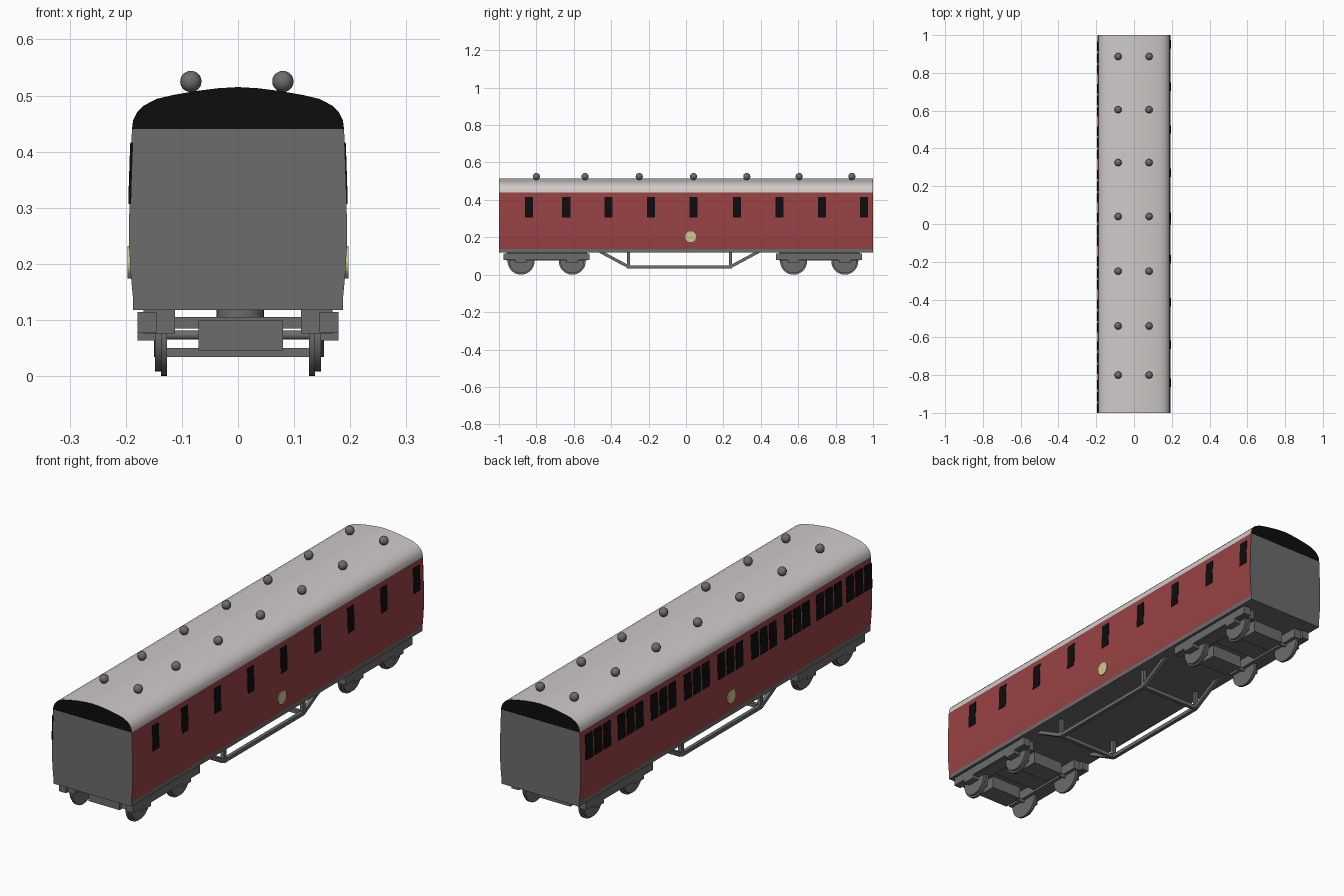
import bpy, bmesh, math
from mathutils import Vector, Matrix

if "Cube" in bpy.data.objects:
    bpy.data.objects.remove(bpy.data.objects["Cube"])


def material(name, col):
    m = bpy.data.materials.new(name)
    m.diffuse_color = (*col, 1)
    m.use_nodes = True
    m.node_tree.nodes["Principled BSDF"].inputs["Base Color"].default_value = m.diffuse_color
    return m


RED = material("maroon_paint", (0.32, 0.056, 0.058))
GREY = material("chassis_grey", (0.15, 0.15, 0.15))
ROOF = material("roof_pale_grey", (0.62, 0.59, 0.58))
BLACK = material("black", (0.004, 0.004, 0.004))
CREAM = material("badge_cream", (0.62, 0.58, 0.29))


def finish(name, bm, mats, smooth=False):
    bmesh.ops.recalc_face_normals(bm, faces=bm.faces[:])
    me = bpy.data.meshes.new(name)
    bm.to_mesh(me)
    bm.free()
    for m in mats:
        me.materials.append(m)
    if smooth:
        me.shade_smooth()
        me.set_sharp_from_angle(angle=math.radians(35))
    ob = bpy.data.objects.new(name, me)
    bpy.context.collection.objects.link(ob)
    return ob


def add_box(bm, x0, x1, y0, y1, z0, z1):
    mat = Matrix.Translation(((x0 + x1) / 2, (y0 + y1) / 2, (z0 + z1) / 2)) @ \
        Matrix.Diagonal((x1 - x0, y1 - y0, z1 - z0, 1))
    bmesh.ops.create_cube(bm, size=1, matrix=mat)


def add_bar(bm, a, b, t):
    """Square bar between two points."""
    a, b = Vector(a), Vector(b)
    d = b - a
    mat = Matrix.Translation((a + b) / 2) @ d.to_track_quat('Z', 'Y').to_matrix().to_4x4() @ \
        Matrix.Diagonal((t, t, d.length, 1))
    bmesh.ops.create_cube(bm, size=1, matrix=mat)


def add_disc(bm, centre, r, depth, axis='X', seg=32):
    rot = Matrix.Rotation(math.pi / 2, 4, 'Y') if axis == 'X' else Matrix()
    bmesh.ops.create_cone(bm, cap_ends=True, segments=seg, radius1=r, radius2=r, depth=depth,
                          matrix=Matrix.Translation(centre) @ rot)


def extrude_section(name, half, mats, end_rule):
    """Mirror a half section (x, z), extrude it along y, colour ends separately."""
    pts = half + [(-x, z) for x, z in reversed(half) if x > 0]
    bm = bmesh.new()
    face = bm.faces.new([bm.verts.new((x, -1, z)) for x, z in pts])
    out = bmesh.ops.extrude_face_region(bm, geom=[face])
    bmesh.ops.translate(bm, vec=(0, 2, 0), verts=[v for v in out['geom'] if isinstance(v, bmesh.types.BMVert)])
    bm.normal_update()
    for f in bm.faces:
        f.material_index = end_rule if abs(f.normal.y) > 0.9 else 0
    return finish(name, bm, mats, smooth=True)


# Bulging body sides and curved roof
SIDE = [(0.187, 0.137), (0.191, 0.18), (0.194, 0.23), (0.194, 0.28),
        (0.193, 0.33), (0.191, 0.39), (0.189, 0.44)]
ARC = [(0.189, 0.44), (0.187, 0.456), (0.180, 0.470), (0.168, 0.482), (0.145, 0.494),
       (0.115, 0.501), (0.075, 0.508), (0.035, 0.513), (0, 0.515)]
extrude_section("body", SIDE, [RED, GREY], 1)
extrude_section("roof", ARC, [ROOF, BLACK], 1)


def side_x(z):
    for (xa, za), (xb, zb) in zip(SIDE, SIDE[1:]):
        if za <= z <= zb:
            return xa + (xb - xa) * (z - za) / (zb - za)


# Windows: thin plates following the curve of the side
def window_plates(name, side, spans, z0=0.307, z1=0.416):
    bm = bmesh.new()
    levels = [z0, 0.33, 0.39, z1]
    for y0, y1 in spans:
        ring = [(side_x(z) + 0.002, z) for z in levels] + [(side_x(z) - 0.003, z) for z in reversed(levels)]
        a, b = [[bm.verts.new((side * x, y, z)) for x, z in ring] for y in (y0, y1)]
        bm.faces.new(a)
        bm.faces.new(b)
        for i in range(len(ring)):
            j = (i + 1) % len(ring)
            bm.faces.new((a[i], a[j], b[j], b[i]))
    finish(name, bm, [BLACK])


right = [-0.84, -0.64, -0.415, -0.187, 0.04, 0.272, 0.5, 0.727, 0.952]
window_plates("corridor_windows", 1, [(y - 0.022, y + 0.022) for y in right])
left = [0.878, 0.655, 0.43, 0.2, -0.03, -0.26, -0.488, -0.708, -0.914]
window_plates("compartment_windows", -1,
              [(y + k * 0.062 - 0.025, y + k * 0.062 + 0.025) for y in left for k in (-1, 0, 1)])

# Round badges on both sides
for side, y, label in ((1, 0.025, "right"), (-1, -0.035, "left")):
    bm = bmesh.new()
    add_disc(bm, (side * 0.193, y, 0.203), 0.029, 0.007)
    finish(label + "_badge", bm, [CREAM])

# Roof ventilators
bm = bmesh.new()
for y in (-0.8, -0.54, -0.25, 0.04, 0.325, 0.605, 0.887):
    for x in (-0.084, 0.08):
        bmesh.ops.create_uvsphere(bm, u_segments=16, v_segments=10, radius=0.019,
                                  matrix=Matrix.Translation((x, y, 0.525)))
finish("roof_vents", bm, [GREY], smooth=True)

# Underframe slab
bm = bmesh.new()
add_box(bm, -0.187, 0.187, -1, 1, 0.118, 0.137)
finish("underframe", bm, [GREY])

# Truss rods with posts and cross bars
bm = bmesh.new()
for x in (-0.142, 0.145):
    path = [(x, -0.46, 0.124), (x, -0.307, 0.042), (x, 0.237, 0.042), (x, 0.39, 0.124)]
    for a, b in zip(path, path[1:]):
        add_bar(bm, a, b, 0.016)
    for p in path[1:3]:
        add_bar(bm, p, (x, p[1], 0.124), 0.016)
for y in (-0.307, 0.237):
    add_bar(bm, (-0.142, y, 0.042), (0.145, y, 0.042), 0.016)
finish("truss_rods", bm, [GREY])

# Bogies: side beams, axle planks, pivot, axles and wheels
for label, cy in (("front", -0.745), ("rear", 0.712)):
    bm = bmesh.new()
    for s in (-1, 1):
        xs = sorted((s * 0.112, s * 0.168))
        add_box(bm, *xs, cy - 0.215, cy + 0.215, 0.076, 0.119)
        xs = sorted((s * 0.145, s * 0.179))
        add_box(bm, *xs, cy - 0.23, cy + 0.23, 0.078, 0.114)
        for a in (-0.137, 0.137):
            add_box(bm, *xs, cy + a - 0.03, cy + a + 0.03, 0.063, 0.08)
    add_box(bm, -0.115, 0.115, cy - 0.05, cy + 0.05, 0.085, 0.105)
    add_disc(bm, (0.004, cy, 0.11), 0.042, 0.024, axis='Z')
    finish(label + "_bogie_frame", bm, [GREY])

    bm = bmesh.new()
    for a in (-0.137, 0.137):
        add_box(bm, -0.07, 0.08, cy + a - 0.045, cy + a + 0.045, 0.046, 0.10)
        add_disc(bm, (0, cy + a, 0.073), 0.008, 0.30, seg=12)
        for s in (-1, 1):
            add_disc(bm, (s * 0.132, cy + a, 0.072), 0.072, 0.011)
            add_disc(bm, (s * 0.142, cy + a, 0.072), 0.064, 0.012)
    finish(label + "_wheelsets", bm, [GREY], smooth=True)
